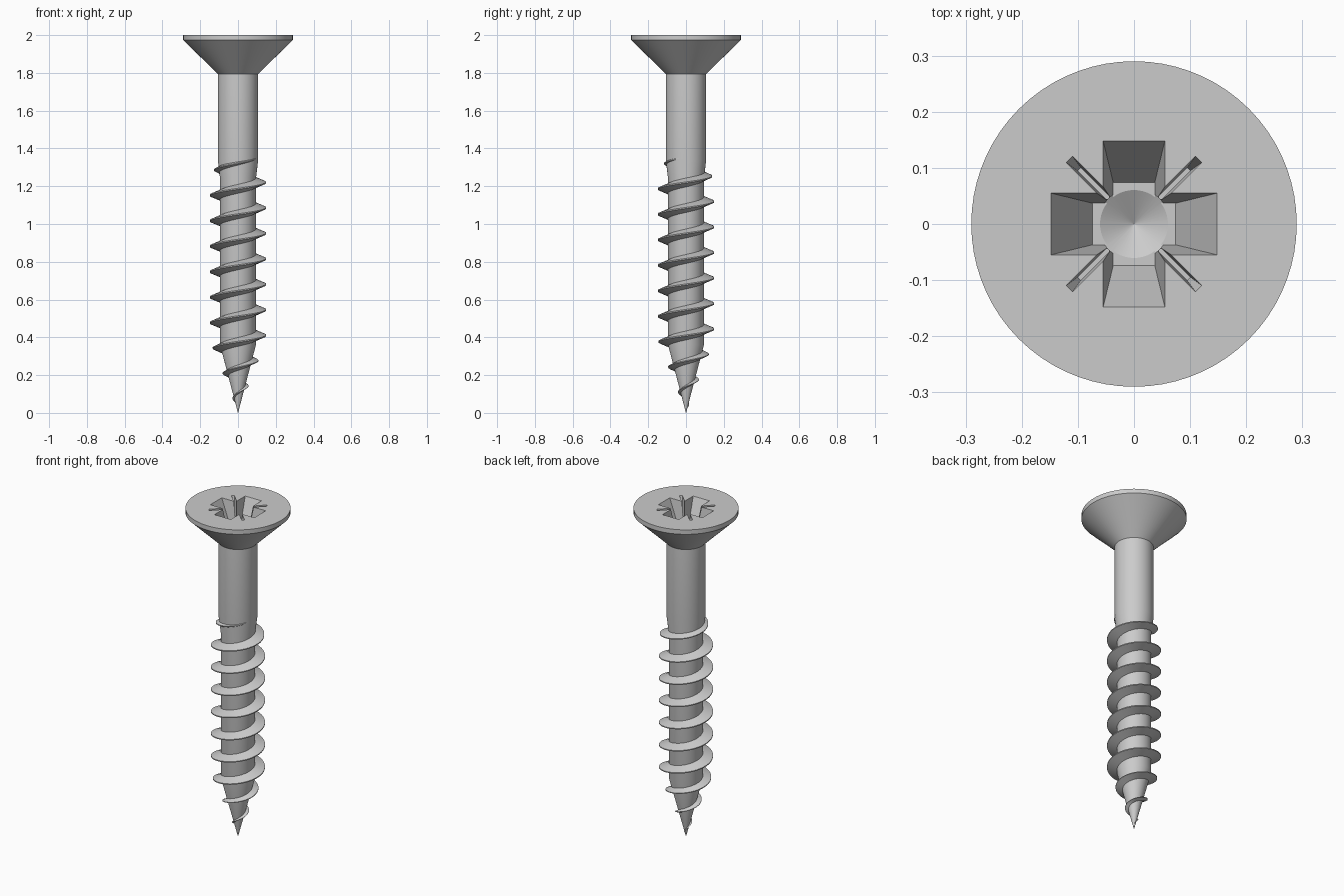
import bpy, bmesh
from math import sin, cos, pi, radians

if "Cube" in bpy.data.objects:
    bpy.data.objects.remove(bpy.data.objects["Cube"])

CORE, SHANK, CREST = 0.095, 0.107, 0.149
PITCH = 0.135


def make_object(name, verts, faces):
    mesh = bpy.data.meshes.new(name)
    mesh.from_pydata(verts, [], faces)
    bm = bmesh.new()
    bm.from_mesh(mesh)
    bmesh.ops.recalc_face_normals(bm, faces=bm.faces)
    bm.to_mesh(mesh)
    bm.free()
    obj = bpy.data.objects.new(name, mesh)
    bpy.context.collection.objects.link(obj)
    return obj


def lathe(name, profile, sides=72):
    """Revolve (radius, z) points round z and cap both ends."""
    n = len(profile)
    verts = [(r * cos(2 * pi * i / sides), r * sin(2 * pi * i / sides), z)
             for r, z in profile for i in range(sides)]
    faces = [(k * sides + i, k * sides + (i + 1) % sides,
              (k + 1) * sides + (i + 1) % sides, (k + 1) * sides + i)
             for k in range(n - 1) for i in range(sides)]
    faces += [tuple(range(sides)), tuple(range((n - 1) * sides, n * sides))]
    return make_object(name, verts, faces)


def tapered_bar(name, top, bottom, z_bottom, angle):
    """Tapered cutter; top size is reached at z = 2 and carried on above it."""
    z_top = 2.02
    f = (z_top - z_bottom) / (2 - z_bottom)
    upper = [b + (t - b) * f for t, b in zip(top, bottom)]
    verts = [(sx * h[0], sy * h[1], z)
             for h, z in ((bottom, z_bottom), (upper, z_top))
             for sx, sy in ((-1, -1), (1, -1), (1, 1), (-1, 1))]
    faces = [(0, 1, 2, 3), (4, 5, 6, 7)]
    faces += [(i, (i + 1) % 4, (i + 1) % 4 + 4, i + 4) for i in range(4)]
    obj = make_object(name, verts, faces)
    obj.rotation_euler.z = angle
    return obj


def smooth(obj):
    bpy.ops.object.select_all(action='DESELECT')
    obj.select_set(True)
    bpy.context.view_layer.objects.active = obj
    bpy.ops.object.shade_smooth_by_angle(angle=radians(30))


# Body: point, threaded core, plain shank and countersunk head
body = lathe("screw_body", [(0.0005, 0), (CORE, 0.36), (CORE, 1.24),
                            (SHANK, 1.34), (SHANK, 1.795),
                            (0.29, 1.973), (0.29, 2.0)])

# Drive recess: cross, four diagonal slits and a conical bottom
cutters = []
for a in (0, pi / 2):
    cutters.append(tapered_bar("cross_cutter", (0.148, 0.055),
                               (0.074, 0.037), 1.84, a))
for a in (pi / 4, 3 * pi / 4):
    cutters.append(tapered_bar("slit_cutter", (0.163, 0.008),
                               (0.138, 0.004), 1.90, a))
cutters.append(lathe("centre_cutter", [(0.0005, 1.805), (0.064, 1.842),
                                       (0.064, 1.90)], 48))
bpy.context.view_layer.objects.active = body
for c in cutters:
    c.hide_render = True
    mod = body.modifiers.new("recess", 'BOOLEAN')
    mod.operation = 'DIFFERENCE'
    mod.solver = 'EXACT'
    mod.object = c
    bpy.ops.object.modifier_apply(modifier=mod.name)
for c in cutters:
    bpy.data.objects.remove(c)
smooth(body)

# Thread: right-handed helix that fades at the point and at the shank
verts, faces = [], []
STEPS = 60
first, last = int(0.2 * STEPS), int(9.95 * STEPS)
for i in range(first, last + 1):
    turn = i / STEPS
    z = 0.005 + PITCH * turn
    a = 2 * pi * turn
    crest = min(CREST, 0.39 * z, CREST - 0.33 * (z - 1.22))
    root = min(CORE, CORE * z / 0.36) * 0.85
    size = min(1, max(0.15, crest / CREST))
    half = 0.029 * size
    tip = 0.003 * size
    for r, dz in ((root, -half), (crest, -tip), (crest, tip), (root, half)):
        verts.append((r * cos(a), r * sin(a), z + dz))
for k in range(last - first):
    b = 4 * k
    faces += [(b + j, b + (j + 1) % 4, b + 4 + (j + 1) % 4, b + 4 + j)
              for j in range(4)]
e = len(verts)
faces += [(0, 1, 2, 3), (e - 4, e - 3, e - 2, e - 1)]
smooth(make_object("screw_thread", verts, faces))
